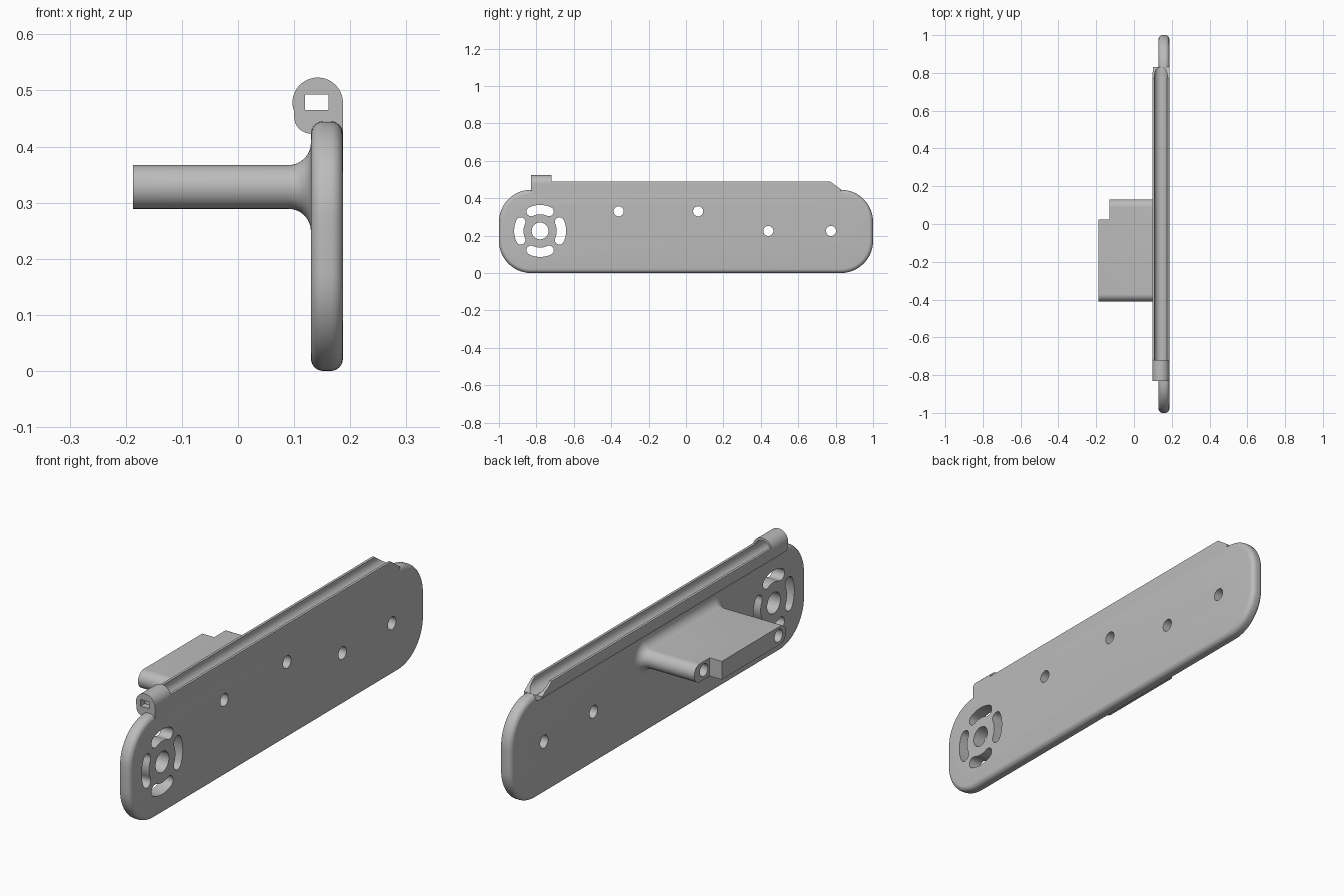
import bpy, bmesh
from math import sin, cos, pi, radians

cube = bpy.data.objects.get("Cube")
if cube:
    bpy.data.objects.remove(cube, do_unlink=True)

grey = bpy.data.materials.new("light grey")
grey.use_nodes = True
COLOUR = (0.5, 0.5, 0.5, 1)
grey.diffuse_color = COLOUR
grey.node_tree.nodes["Principled BSDF"].inputs["Base Color"].default_value = COLOUR


def arc(cu, cv, r, start, end, n):
    """Points on an arc, angles in degrees."""
    steps = [radians(start + (end - start) * i / n) for i in range(n + 1)]
    return [(cu + r * cos(a), cv + r * sin(a)) for a in steps]


def rounded_rect(cu, cv, hu, hv, r, n=14):
    """Outline with rounded corners, always the same number of points."""
    pts = []
    for q, (su, sv) in enumerate([(1, 1), (-1, 1), (-1, -1), (1, -1)]):
        pts += arc(cu + su * (hu - r), cv + sv * (hv - r), r, q * 90, q * 90 + 90, n)
    return pts


def loft(name, axis, sections):
    """Solid through (position, outline) sections along x or y."""
    bm = bmesh.new()
    rings = []
    for t, pts in sections:
        place = (lambda u, v: (t, u, v)) if axis == "x" else (lambda u, v: (u, t, v))
        rings.append([bm.verts.new(place(u, v)) for u, v in pts])
    for a, b in zip(rings, rings[1:]):
        for i in range(len(a)):
            j = (i + 1) % len(a)
            bm.faces.new((a[i], a[j], b[j], b[i]))
    bm.faces.new(rings[0])
    bm.faces.new(rings[-1])
    bmesh.ops.remove_doubles(bm, verts=bm.verts, dist=1e-5)
    bmesh.ops.recalc_face_normals(bm, faces=bm.faces)
    mesh = bpy.data.meshes.new(name)
    bm.to_mesh(mesh)
    bm.free()
    mesh.materials.append(grey)
    obj = bpy.data.objects.new(name, mesh)
    bpy.context.collection.objects.link(obj)
    return obj


def prism(name, axis, start, end, pts):
    return loft(name, axis, [(start, pts), (end, pts)])


def cut(obj, cutters):
    bpy.context.view_layer.objects.active = obj
    for c in cutters:
        mod = obj.modifiers.new("cut", "BOOLEAN")
        mod.operation, mod.solver, mod.object = "DIFFERENCE", "EXACT", c
        bpy.ops.object.modifier_apply(modifier=mod.name)


def hole(y, z, r):
    return prism("hole_cutter", "x", -0.4, 0.4, arc(y, z, r, 0, 348.75, 31))


# Long plate with a rounded rim
X0, X1, RIM = 0.13, 0.187, 0.022
rim = [(RIM * (1 - sin(a)), RIM * (1 - cos(a))) for a in (pi / 2 * i / 6 for i in range(7))]
near = [(X0 + d, RIM - RIM * cos(pi / 2 * i / 6)) for i, (d, _) in enumerate(rim)]
profile = [(X0 + RIM * (1 - cos(pi / 2 * i / 6)), RIM * (1 - sin(pi / 2 * i / 6))) for i in range(7)]
profile += [(X0 + X1 - x, inset) for x, inset in reversed(profile)]
plate = loft("plate", "x", [
    (x, rounded_rect(0, 0.2225, 1 - s, 0.2225 - s, 0.172 - s)) for x, s in profile])

# Shelf with half-round ends, flaring into the plate
FLARE = 0.04
flare = [(X0 - FLARE * (1 - sin(a)), FLARE * (1 - cos(a))) for a in (pi / 2 * i / 8 for i in range(9))]
sections = [(-0.187, 0)] + flare + [(X0 + 0.015, FLARE)]
shelf = loft("shelf", "x", [
    (x, rounded_rect(-0.14, 0.328, 0.27 + s, 0.039 + s, 0.0389 + s)) for x, s in sections])
step = prism("step_cutter", "x", -0.3, -0.13, rounded_rect(0.125, 0.33, 0.1, 0.1, 0.01))

# Screw holes, centre hole and ring of curved slots
screws = [hole(y, z, 0.027) for y, z in
          [(-0.36, 0.33), (0.065, 0.33), (0.44, 0.225), (0.775, 0.225)]]
CY, CZ, MID, HALF, SPAN = -0.78, 0.225, 0.114, 0.025, 25
slots = []
for k in range(4):
    lo, hi = k * 90 - SPAN, k * 90 + SPAN
    end_lo = arc(CY, CZ, MID, lo, hi, 1)[0]
    end_hi = arc(CY, CZ, MID, lo, hi, 1)[1]
    outline = arc(CY, CZ, MID + HALF, lo, hi, 12)
    outline += arc(*end_hi, HALF, hi, hi + 180, 8)[1:-1]
    outline += arc(CY, CZ, MID - HALF, hi, lo, 12)
    outline += arc(*end_lo, HALF, lo + 180, lo + 360, 8)[1:-1]
    slots.append(prism("slot_cutter", "x", 0, 0.4, outline))
centre = hole(CY, CZ, 0.045)

# Open rail along the top with a closed round cap at the front end
RX, RZ = 0.142, 0.478
body = arc(RX, RZ, 0.045, 0, 196, 36)
body += [(0.1, 0.465)] + arc(0.13, 0.453, 0.03, 180, 270, 8) + [(X1, 0.423)]
rail = prism("rail", "y", -0.83, 0.83, body)
opening = prism("opening_cutter", "x", 0, 0.3, [
    (-0.72, 0.49), (0.77, 0.49), (0.83, 0.446), (0.9, 0.4), (0.9, 0.6), (-0.72, 0.6)])
bore = prism("bore_cutter", "y", -0.8, 0.9, arc(RX, RZ, 0.0345, 0, 350, 35))
socket = prism("socket_cutter", "y", -0.9, -0.75, rounded_rect(0.14, 0.479, 0.021, 0.014, 0.001, 2))

cut(plate, screws + slots + [centre])
cut(shelf, screws[:2] + [step])
cut(rail, [opening, bore, socket])
for c in screws + slots + [centre, step, opening, bore, socket]:
    bpy.data.objects.remove(c, do_unlink=True)

# Smooth curves, sharp edges
for obj in (plate, shelf, rail):
    bpy.ops.object.select_all(action="DESELECT")
    obj.select_set(True)
    bpy.context.view_layer.objects.active = obj
    bpy.ops.object.shade_smooth_by_angle(angle=radians(30))
